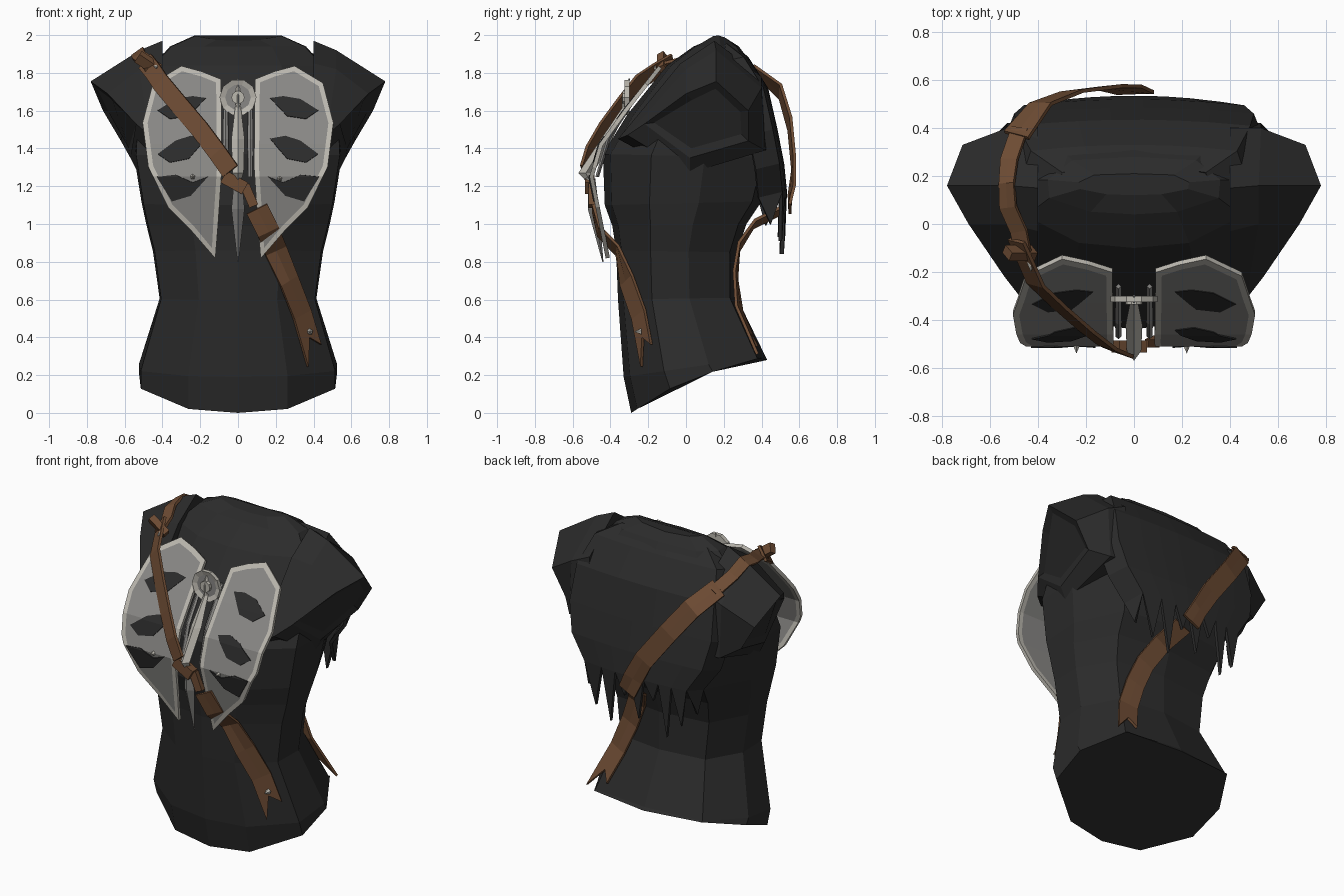
import bpy, bmesh, math
from mathutils import Vector
from mathutils.bvhtree import BVHTree
from mathutils.geometry import intersect_point_line

if "Cube" in bpy.data.objects:
    bpy.data.objects.remove(bpy.data.objects["Cube"])


def material(name, rgb):
    m = bpy.data.materials.new(name)
    m.diffuse_color = (*rgb, 1)
    m.use_nodes = True
    m.node_tree.nodes["Principled BSDF"].inputs["Base Color"].default_value = m.diffuse_color
    return m


DARK = material("charcoal cloth", (0.024, 0.024, 0.024))
BROWN = material("brown leather", (0.155, 0.072, 0.034))
GREY = material("grey bone", (0.25, 0.245, 0.235))
PALE = material("pale bone", (0.50, 0.48, 0.43))


def finish(name, bm, *mats):
    bmesh.ops.recalc_face_normals(bm, faces=bm.faces)
    me = bpy.data.meshes.new(name)
    bm.to_mesh(me)
    bm.free()
    for m in mats:
        me.materials.append(m)
    ob = bpy.data.objects.new(name, me)
    bpy.context.collection.objects.link(ob)
    return ob


def loft(bm, rings, caps=True):
    loops = [[bm.verts.new(p) for p in r] for r in rings]
    for a, b in zip(loops, loops[1:]):
        n = len(a)
        for i in range(n):
            bm.faces.new((a[i], a[(i + 1) % n], b[(i + 1) % n], b[i]))
    return [bm.faces.new(r) for r in (loops[0], loops[-1])] if caps else []


# Torso: one faceted half section, scaled into tilted rings
# (front y, front z, back y, back z, half width, lift of the side corners)
RINGS = [(-.29, 0, .43, .28, .525, .05), (-.33, .19, .42, .30, .525, 0),
         (-.36, .6, .27, .61, .415, 0), (-.37, .86, .27, .85, .45, 0), (-.39, .99, .32, 1.0, .485, 0),
         (-.43, 1.1, .40, 1.12, .51, 0), (-.44, 1.37, .46, 1.35, .55, 0), (-.31, 1.58, .45, 1.58, .54, 0),
         (-.10, 1.84, .37, 1.82, .46, 0), (.04, 1.94, .28, 1.94, .36, 0), (.12, 1.97, .21, 1.975, .23, .025)]
HALF = [(0, -1), (.5, -.91), (.98, -.43), (1, .2), (.72, .88), (0, 1)]
SECTION = HALF + [(-u, t) for u, t in HALF[-2:0:-1]]
torso = [[(w * u, (fy + by) / 2 + t * (by - fy) / 2,
           (fz + bz) / 2 + t * (bz - fz) / 2 + lift * max(0, abs(u) - .4) / .6)
          for u, t in SECTION] for fy, fz, by, bz, w, lift in RINGS]
bm = bmesh.new()
loft(bm, torso)
finish("torso", bm, DARK)

# Sleeve stumps with a recessed arm opening
ROOT = [(-.36, 1.45), (-.03, 1.85), (.15, 1.97), (.40, 1.78), (.44, 1.4), (.02, 1.25)]
HEM = [(.47, -.31, 1.47), (.52, 0, 1.82), (.52, .16, 1.92), (.53, .40, 1.72), (.53, .42, 1.39), (.53, .02, 1.27)]
END = [(.54, -.22, 1.53), (.69, 0, 1.69), (.78, .16, 1.755),
       (.715, .33, 1.6), (.62, .33, 1.44), (.57, .02, 1.35)]
shell = bmesh.new()
loft(shell, torso)
for side, label in ((1, "right"), (-1, "left")):
    sleeve = [[(side * .40, y, z) for y, z in ROOT], [(side * x, y, z) for x, y, z in HEM],
              [(side * x, y, z) for x, y, z in END]]
    loft(shell, sleeve, False)
    bm = bmesh.new()
    cap = loft(bm, sleeve)[1]
    bmesh.ops.recalc_face_normals(bm, faces=bm.faces)
    bmesh.ops.inset_region(bm, faces=[cap], thickness=.05, depth=-.015)
    finish(label + "_sleeve", bm, DARK)
bmesh.ops.recalc_face_normals(shell, faces=shell.faces)
BODY = BVHTree.FromBMesh(shell)
shell.free()

# Back cape, narrowing to a torn hem: rows of (y, z, width scale)
COLS = [-.55, -.5, -.36, -.24, -.1, .04, .18, .32, .5, .55]
ROWS = [(.24, 1.955, .6), (.33, 1.885, .86), (.435, 1.72, .97), (.485, 1.5, 1), (.52, 1.32, .92), (.535, 1.17, .72)]
DROPS = [.16, .24, .33, .12, .26, .14, .33, .26, .16]
bm = bmesh.new()
grid = [[bm.verts.new((x * s, y - .12 * (abs(x) > .52) - .1 * x * x, z - .03 * (abs(x) > .52)))
         for x in COLS] for y, z, s in ROWS]
for a, b in zip(grid, grid[1:]):
    for i in range(len(COLS) - 1):
        bm.faces.new((a[i], a[i + 1], b[i + 1], b[i]))
for i, d in enumerate(DROPS):
    a, b = grid[-1][i], grid[-1][i + 1]
    tip = bm.verts.new(a.co * .6 + b.co * .4 + Vector((0, -.01, -d)))
    bm.faces.new((a, b, tip))
mod = finish("torn_cape", bm, DARK).modifiers.new("thickness", "SOLIDIFY")
mod.thickness = .02

# Folded surface followed by the chest plates
FOLD = [(.8, -.41), (1.0, -.45), (1.25, -.50), (1.42, -.45), (1.6, -.32), (1.84, -.13)]


def fold_y(z):
    for (z0, y0), (z1, y1) in zip(FOLD, FOLD[1:]):
        if z <= z1:
            break
    return y0 + (y1 - y0) * (z - z0) / (z1 - z0)


def edge_gap(p, pts):
    gaps = []
    for a, b in zip(pts, pts[1:] + pts[:1]):
        q, f = intersect_point_line(p, a, b)
        gaps.append((p - a.lerp(b, min(1, max(0, f)))).length)
    return min(gaps)


def plate(name, outline, side, lift, thick, mats, rim=0):
    bm = bmesh.new()
    pts = [Vector((side * x, 0, z)) for x, z in outline]
    outer = [bm.verts.new(p) for p in pts]
    if rim:
        # mitred inner outline gives a border strip of even width
        inner, n = [], len(pts)
        for i, p in enumerate(pts):
            d1, d2 = (p - pts[i - 1]).normalized(), (pts[(i + 1) % n] - p).normalized()
            n1, n2 = [Vector((d.z, 0, -d.x)) * side for d in (d1, d2)]
            m = (n1 + n2).normalized()
            inner.append(bm.verts.new(p + m * rim / max(.45, m.dot(n1))))
        for i in range(n):
            j = (i + 1) % n
            bm.faces.new((outer[i], outer[j], inner[j], inner[i]))
        bm.faces.new(inner)
    else:
        bm.faces.new(outer)
    for z, _ in FOLD[1:-1]:
        bmesh.ops.bisect_plane(bm, geom=bm.verts[:] + bm.edges[:] + bm.faces[:],
                               plane_co=(0, 0, z), plane_no=(0, 0, 1))
    for f in bm.faces:
        if rim and edge_gap(f.calc_center_median(), pts) < rim * .8:
            f.material_index = 1
    for v in bm.verts:
        v.co.y = fold_y(v.co.z) - lift
    mod = finish(name, bm, *mats).modifiers.new("thickness", "SOLIDIFY")
    mod.thickness, mod.offset = thick, 0


PLATE = [(.09, 1.76), (.19, 1.80), (.30, 1.83), (.45, 1.74), (.505, 1.53), (.475, 1.3),
         (.37, 1.09), (.25, .97), (.12, .82), (.105, 1.0), (.085, 1.3)]
SLITS = [[(.17, 1.665), (.24, 1.675), (.33, 1.66), (.425, 1.60), (.36, 1.555), (.26, 1.57)],
         [(.17, 1.45), (.25, 1.465), (.33, 1.44), (.425, 1.37), (.36, 1.325), (.26, 1.345)],
         [(.16, 1.25), (.24, 1.22), (.33, 1.26), (.43, 1.25), (.35, 1.12), (.25, 1.15)]]
for side, label in ((1, "right"), (-1, "left")):
    plate(label + "_chest_plate", PLATE, side, 0, .022, (GREY, PALE), .026)
    for i, s in enumerate(SLITS):
        plate(f"{label}_slit_{i + 1}", s, side, .013, .008, (DARK,))


# Leather straps: ribbons lying along the body, with a forked end if wanted
def strap(name, pts, width, fork=False, facing=None, thick=.016):
    pts = [Vector(p) for p in pts]
    bm = bmesh.new()
    rows = []
    for i, p in enumerate(pts):
        t = (pts[min(i + 1, len(pts) - 1)] - pts[max(i - 1, 0)]).normalized()
        n = Vector(facing) if facing else BODY.find_nearest(p)[1]
        s = t.cross(n).normalized() * width / 2
        rows.append([bm.verts.new(p + k * s) for k in (-1, 0, 1)])
    for a, b in zip(rows, rows[1:]):
        for k in (0, 1):
            bm.faces.new((a[k], a[k + 1], b[k + 1], b[k]))
    if fork:
        l, m, r = rows[-1]
        for v, d in ((l, .5), (r, 1.2)):
            bm.faces.new((v, m, bm.verts.new(v.co + t * width * d)))
    mod = finish(name, bm, BROWN).modifiers.new("thickness", "SOLIDIFY")
    mod.thickness, mod.offset = thick, 0


def on_body(points, sign):
    out = []
    for x, z in points:
        hit = BODY.ray_cast(Vector((x, sign * 2, z)), Vector((0, -sign, 0)))[0]
        out.append((x, hit.y + sign * .018, z))
    return out


FRONT = [(-.41, 1.75), (-.31, 1.63), (-.2, 1.50), (-.11, 1.38), (-.04, 1.28)]
strap("front_upper_strap", [(-.49, -.07, 1.86), (-.45, -.16, 1.81)]
      + [(x, fold_y(z) - .05, z) for x, z in FRONT], .10, facing=(-.45, -.85, .2))
strap("shoulder_strap", [(-.46, -.13, 1.83), (-.48, -.03, 1.86), (-.525, .07, 1.89), (-.53, .17, 1.91),
                         (-.52, .27, 1.86), (-.475, .40, 1.79)], .075)
strap("back_upper_strap", [(-.49, .37, 1.81), (-.39, .50, 1.70), (-.26, .55, 1.53),
                           (-.1, .57, 1.32), (-.02, .56, 1.18), (.03, .55, 1.08)], .12)
strap("front_lower_strap", [(.10, -.49, 1.08), (.16, -.46, .96)]
      + on_body([(.2, .86), (.27, .7), (.34, .52), (.375, .4)], -1), .12, True)
strap("back_lower_strap", [(.05, .50, 1.07), (.09, .36, 1.0)]
      + on_body([(.15, .88), (.21, .73), (.28, .55), (.33, .42)], 1), .12, True)


def box(name, loc, size, rot, mat):
    bm = bmesh.new()
    bmesh.ops.create_cube(bm, size=1)
    for v in bm.verts:
        v.co = Vector([a * b for a, b in zip(v.co, size)])
    ob = finish(name, bm, mat)
    ob.location, ob.rotation_euler = loc, rot


# Strap knots
box("centre_knot", (-.02, -.51, 1.22), (.13, .05, .07), (0, .5, 0), BROWN)
box("centre_link", (.06, -.50, 1.15), (.05, .03, .12), (0, -.4, 0), BROWN)
box("shoulder_knot", (-.475, -.12, 1.85), (.13, .04, .06), (.6, .6, 0), BROWN)


# Faceted spike running through a list of (y, z, half width, half depth)
def spike(name, x, sections, mat):
    bm = bmesh.new()
    loft(bm, [[(x + w, y, z), (x, y - d, z), (x - w, y, z), (x, y + d, z)]
              for y, z, w, d in sections])
    finish(name, bm, mat)


spike("upper_fang", 0, [(-.32, 1.62, .015, .015), (-.42, 1.45, .035, .03),
                        (-.53, 1.27, .03, .04), (-.50, 1.2, .004, .004)], PALE)
spike("lower_fang", 0, [(-.50, 1.24, .02, .02), (-.49, 1.08, .035, .03),
                        (-.44, .8, .003, .003)], GREY)
for side, label in ((1, "right"), (-1, "left")):
    spike(label + "_side_rib", side * .065, [(-.26, 1.68, .012, .01), (-.41, 1.45, .014, .01),
                                             (-.47, 1.25, .012, .01)], GREY)


# Round clasp: ring with recessed centre and small boss
def disc(name, r, depth, y, mats, inset=0):
    bm = bmesh.new()
    ring = [(r * math.cos(k * math.pi / 5), r * math.sin(k * math.pi / 5)) for k in range(10)]
    cap = loft(bm, [[(a, y + depth, 1.67 + b) for a, b in ring], [(a, y, 1.67 + b) for a, b in ring]])[1]
    bmesh.ops.recalc_face_normals(bm, faces=bm.faces)
    if inset:
        bmesh.ops.inset_region(bm, faces=[cap], thickness=inset, depth=-.01)
        cap.material_index = 1
    finish(name, bm, *mats)


disc("clasp_ring", .098, .025, -.325, (PALE, GREY), .03)
disc("clasp_boss", .035, .025, -.335, (PALE,))
spike("clasp_pin", 0, [(-.30, 1.77, .004, .004), (-.325, 1.68, .015, .015), (-.33, 1.6, .01, .01)], PALE)

# Small metal studs
for i, (x, y, z) in enumerate([(.38, -.255, .43), (-.43, -.18, 1.83), (-.24, -.52, 1.25), (.22, -.52, 1.24)]):
    bm = bmesh.new()
    bmesh.ops.create_cone(bm, segments=5, radius1=.018, radius2=0, depth=.04, cap_ends=True)
    stud = finish(f"stud_{i + 1}", bm, PALE)
    stud.location, stud.rotation_euler = (x, y, z), (math.pi / 2, 0, 0)
